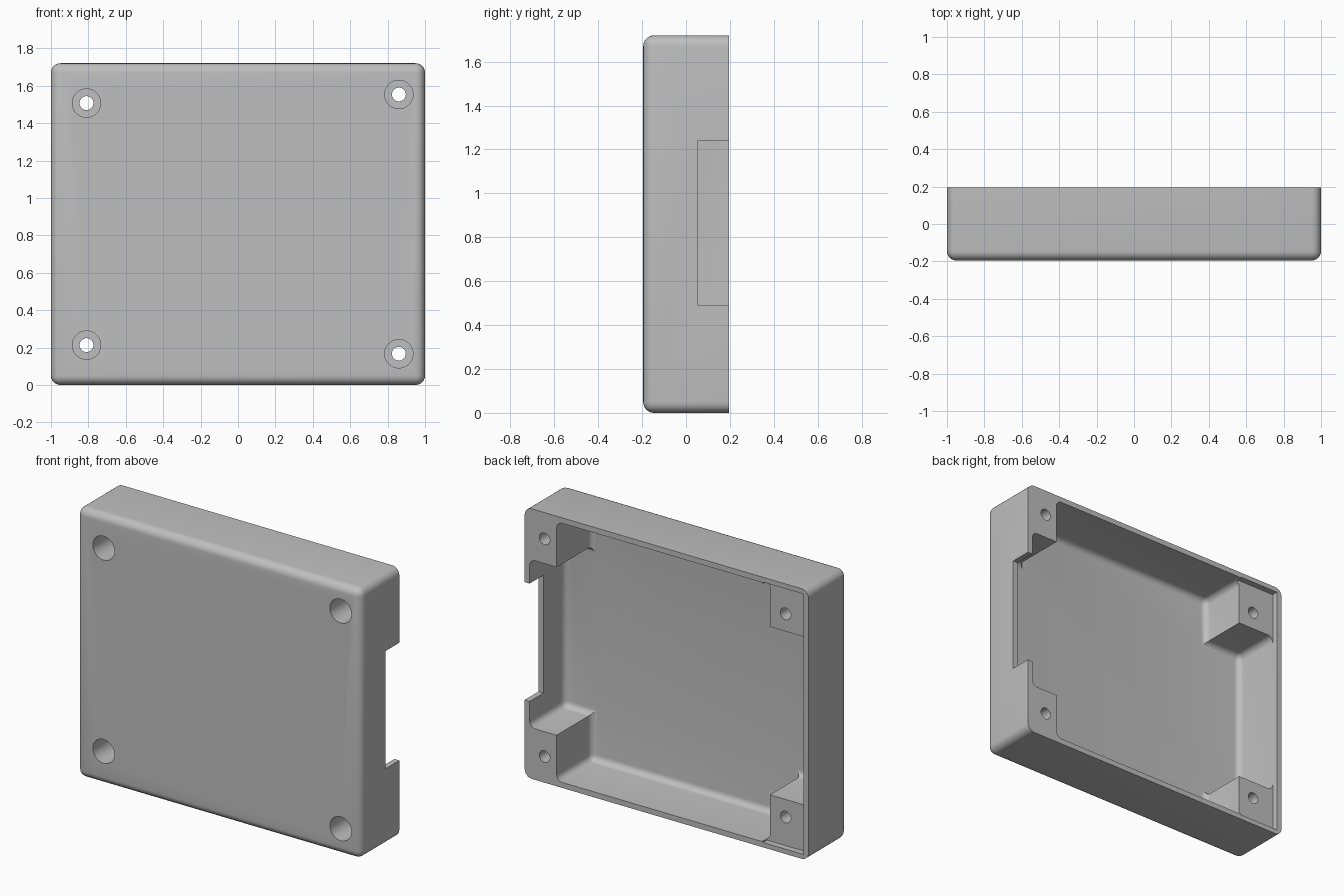
import bpy, bmesh, math
from mathutils import Matrix, Vector

cube = bpy.data.objects.get("Cube")
if cube:
    bpy.data.objects.remove(cube, do_unlink=True)

WIDTH, HEIGHT = 2.0, 1.72
FRONT, BACK = -0.195, 0.195
WALL = 0.035

grey = bpy.data.materials.new("plain grey")
grey.use_nodes = True
colour = (0.52, 0.52, 0.52, 1)
grey.diffuse_color = colour
grey.node_tree.nodes["Principled BSDF"].inputs["Base Color"].default_value = colour


def finish(name, bm):
    bmesh.ops.recalc_face_normals(bm, faces=bm.faces)
    mesh = bpy.data.meshes.new(name)
    bm.to_mesh(mesh)
    bm.free()
    mesh.materials.append(grey)
    obj = bpy.data.objects.new(name, mesh)
    bpy.context.collection.objects.link(obj)
    return obj


def prism(name, outline, y0, y1, radius=0, sharp=()):
    """Extrude an x-z outline along y, rounding its front rim and side corners."""
    bm = bmesh.new()
    face = bm.faces.new([bm.verts.new((x, y0, z)) for x, z in outline])
    ext = bmesh.ops.extrude_face_region(bm, geom=[face], use_keep_orig=True)
    verts = [g for g in ext["geom"] if isinstance(g, bmesh.types.BMVert)]
    bmesh.ops.translate(bm, verts=verts, vec=(0, y1 - y0, 0))
    bmesh.ops.recalc_face_normals(bm, faces=bm.faces)
    if radius:
        edges = []
        for e in bm.edges:
            a, b = (v.co for v in e.verts)
            on_back = min(a.y, b.y) > y1 - 1e-4
            crease = abs(a.y - b.y) > 1e-4 and any(
                math.hypot(a.x - x, a.z - z) < 1e-4 for x, z in sharp)
            if not on_back and not crease:
                edges.append(e)
        bmesh.ops.bevel(bm, geom=edges, offset=radius, offset_type='OFFSET',
                        segments=6, profile=0.5, affect='EDGES', clamp_overlap=True)
    return finish(name, bm)


def rectangle(x0, x1, z0, z1):
    return [(x0, z0), (x1, z0), (x1, z1), (x0, z1)]


def cylinder(name, x, z, radius, y0, y1):
    bm = bmesh.new()
    bmesh.ops.create_cone(bm, cap_ends=True, segments=48, radius1=radius,
                          radius2=radius, depth=y1 - y0)
    turn = Matrix.Rotation(math.pi / 2, 4, 'X')
    bmesh.ops.transform(bm, verts=bm.verts,
                        matrix=Matrix.Translation(Vector((x, (y0 + y1) / 2, z))) @ turn)
    return finish(name, bm)


def cut(target, cutter):
    mod = target.modifiers.new("cut", 'BOOLEAN')
    mod.operation, mod.solver, mod.object = 'DIFFERENCE', 'EXACT', cutter
    bpy.context.view_layer.objects.active = target
    bpy.ops.object.modifier_apply(modifier=mod.name)
    bpy.data.objects.remove(cutter, do_unlink=True)


# Outer shell, rounded except at the open back
case = prism("enclosure_half", rectangle(-WIDTH / 2, WIDTH / 2, 0, HEIGHT),
             FRONT, BACK, 0.05)

# Cavity that leaves a screw post in each corner
left, right = -WIDTH / 2 + WALL, WIDTH / 2 - WALL
low, high = WALL, HEIGHT - WALL
post_l, post_r, post_z = -0.70, 0.775, 0.325
top_z = HEIGHT - post_z
outline = [(post_l, low), (post_r, low), (post_r, post_z), (right, post_z),
           (right, top_z), (post_r, top_z), (post_r, high), (post_l, high),
           (post_l, top_z), (left, top_z), (left, post_z), (post_l, post_z)]
post_corners = [(x, z) for x in (post_l, post_r) for z in (post_z, top_z)]
cut(case, prism("cavity", outline, FRONT + WALL, BACK + 0.1, 0.04, post_corners))

# Shallow step lowering the two posts on one side
cut(case, prism("post_step", rectangle(left, post_l + 0.02, low - 0.004, high + 0.004),
                BACK - 0.04, BACK + 0.1))

# Connector opening in the side wall
cut(case, prism("side_opening", rectangle(0.9, 1.1, 0.49, 1.24), 0.055, BACK + 0.1))

# Screw holes with deep counterbores from the front
for x, inset in ((-0.81, 0.213), (0.86, 0.167)):
    for z in (inset, HEIGHT - inset):
        cut(case, cylinder("counterbore", x, z, 0.076, FRONT - 0.1, 0.06))
        cut(case, cylinder("screw_hole", x, z, 0.037, FRONT - 0.1, BACK + 0.1))

# Smooth fillets and keep hard edges crisp
bpy.ops.object.select_all(action='DESELECT')
case.select_set(True)
bpy.context.view_layer.objects.active = case
bpy.ops.object.shade_smooth_by_angle(angle=math.radians(30))
